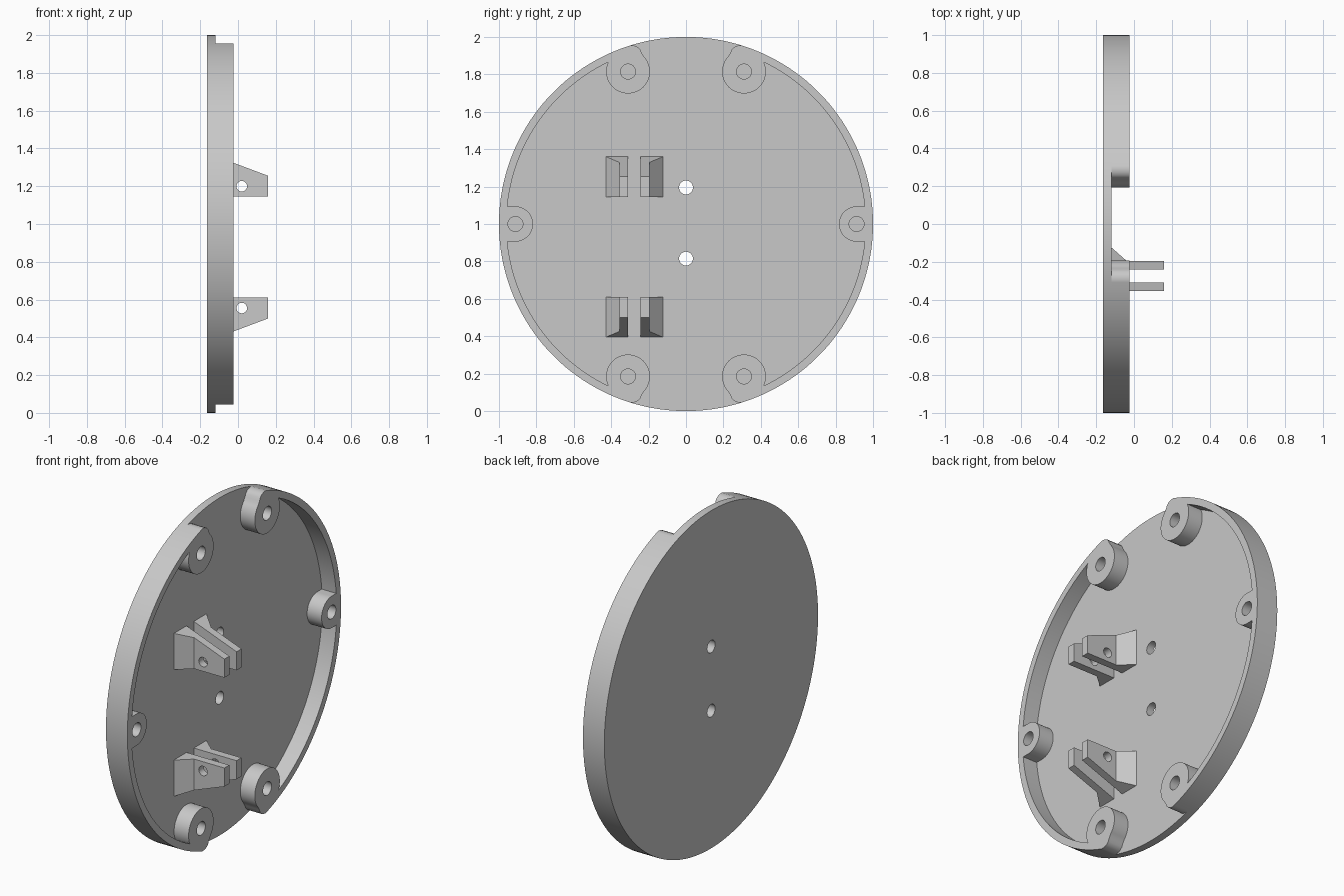
import bpy, bmesh, math
from mathutils import Vector

if "Cube" in bpy.data.objects:
    bpy.data.objects.remove(bpy.data.objects["Cube"])

grey = bpy.data.materials.new("plain grey")
grey.diffuse_color = (0.58, 0.58, 0.58, 1)
grey.use_nodes = True
grey.node_tree.nodes["Principled BSDF"].inputs["Base Color"].default_value = grey.diffuse_color

BACK, FLOOR, RIM, TIP = -0.165, -0.12, -0.025, 0.16   # levels along x
STEP = 2                                              # degrees per facet


def prism(name, base, top):
    """Solid between two matching loops of 3D points."""
    bm = bmesh.new()
    a = [bm.verts.new(p) for p in base]
    b = [bm.verts.new(p) for p in top]
    bm.faces.new(a)
    bm.faces.new(b)
    for i in range(len(a)):
        j = (i + 1) % len(a)
        bm.faces.new((a[i], a[j], b[j], b[i]))
    bmesh.ops.recalc_face_normals(bm, faces=bm.faces)
    mesh = bpy.data.meshes.new(name)
    bm.to_mesh(mesh)
    bm.free()
    ob = bpy.data.objects.new(name, mesh)
    bpy.context.collection.objects.link(ob)
    mesh.materials.append(grey)
    return ob


def slab(name, outline, x0, x1):
    """Extrude a (y, z) outline, centred on the disc axis, along x."""
    return prism(name, [(x0, y, z + 1) for y, z in outline],
                 [(x1, y, z + 1) for y, z in outline])


def arc(cy, cz, r, start, end, n):
    return [(cy + r * math.cos(t), cz + r * math.sin(t)) for t in
            (math.radians(start + (end - start) * i / n) for i in range(n + 1))]


def circle(cy, cz, r, n=32):
    return arc(cy, cz, r, 0, 360, n)[:-1]


def cut(ob, cutters):
    """Subtract the cutters, then drop them."""
    bpy.context.view_layer.objects.active = ob
    for c in cutters:
        m = ob.modifiers.new("hole", 'BOOLEAN')
        m.operation, m.solver, m.object = 'DIFFERENCE', 'EXACT', c
        bpy.ops.object.modifier_apply(modifier=m.name)
        bpy.data.objects.remove(c)


def smooth(ob):
    bpy.ops.object.select_all(action='DESELECT')
    ob.select_set(True)
    bpy.context.view_layer.objects.active = ob
    bpy.ops.object.shade_smooth_by_angle(angle=math.radians(30))


# Back plate with two through holes
plate = slab("back_plate", circle(0, 0, 1, 360 // STEP), BACK, FLOOR)
cut(plate, [slab("plate_hole", circle(0, z, 0.037), BACK - 0.1, FLOOR + 0.1)
            for z in (0.195, -0.185)])
smooth(plate)

# Rim half with screw bosses: quarter outline, mirrored up and down
BY, BZ, BR = 0.31, 0.815, 0.117     # corner boss
SY, SR = 0.912, 0.094               # side boss
INNER = 0.96
quarter = arc(0, 0, 1, 0, 72, 72 // STEP)
quarter += [(0.297, 0.955), (0.275, 0.953), (0.258, 0.946), (0.244, 0.932),
            (0.237, 0.915), (0.228, 0.901)]
quarter += arc(BY, BZ, BR, 137, 386, 50)
quarter += arc(0, 0, INNER, 64, math.degrees(math.asin(SR / INNER)), 32)
quarter += arc(SY, 0, SR, 90, 180, 16)
lower = [(y, -z) for y, z in reversed(quarter[1:-1])]

for side, label in ((1, "right"), (-1, "left")):
    outline = [(side * y, z) for y, z in quarter + lower]
    rim = slab("rim_" + label, outline, FLOOR, RIM)
    spots = [(BY, BZ), (BY, -BZ), (SY, 0)]
    cut(rim, [slab("screw_hole", circle(side * y, z, 0.04), FLOOR - 0.05, RIM + 0.05)
              for y, z in spots])
    smooth(rim)

# Lugs: tapered plates with a wedge foot and a pin hole, in facing pairs
MID_Y, MID_Z = -0.276, 0.8775


def lug(name, sy, sz):
    foot = [(FLOOR, 0.152), (-0.038, 0.08), (TIP, 0.08), (TIP, 0.034), (FLOOR, 0.034)]
    flat = [(x, MID_Y + sy * y, MID_Z + sz * 0.2675) for x, y in foot]
    slope = [(x, MID_Y + sy * y, MID_Z + sz * (0.4825 - (x - FLOOR) * 0.375))
             for x, y in foot]
    ob = prism(name, flat, slope)
    ring = [(0.02 + u, MID_Z + sz * 0.3225 + v) for u, v in circle(0, 0, 0.028)]
    cut(ob, [prism("pin_hole", [(x, MID_Y, z) for x, z in ring],
                   [(x, MID_Y + sy * 0.3, z) for x, z in ring])])
    smooth(ob)


for sz, level in ((1, "upper"), (-1, "lower")):
    for sy, label in ((1, "inner"), (-1, "outer")):
        lug(f"{level}_{label}_lug", sy, sz)
